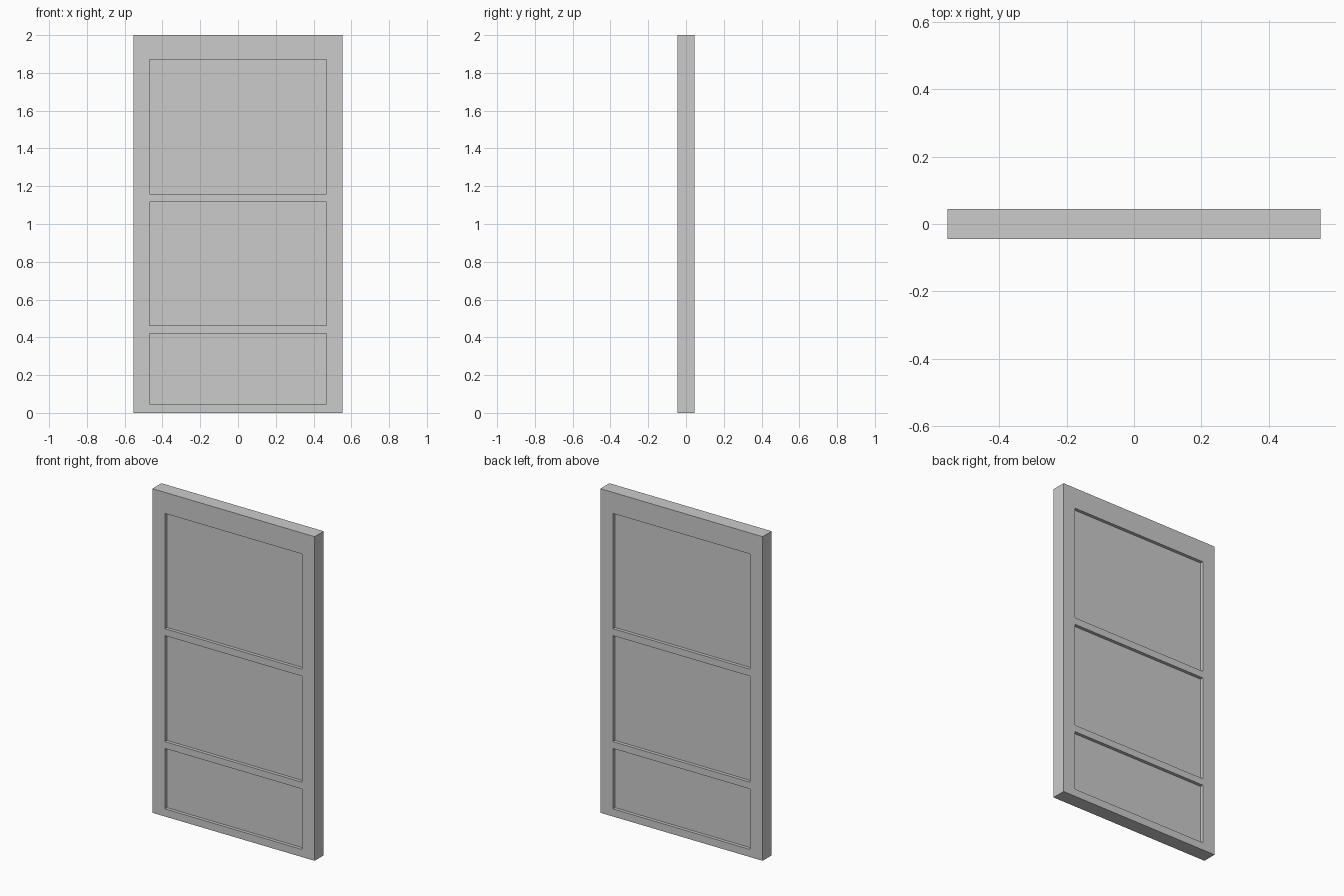
import bpy, bmesh

if "Cube" in bpy.data.objects:
    bpy.data.objects.remove(bpy.data.objects["Cube"])

HALF_Y = 0.044      # half the door thickness
RECESS = 0.02       # panel depth on each side
XS = [-0.554, -0.468, 0.468, 0.554]                          # stile lines
ZS = [0.0, 0.047, 0.42, 0.462, 1.116, 1.159, 1.87, 2.0]      # rail lines


def make_door():
    bm = bmesh.new()
    # front sheet divided along stiles and rails
    grid = [[bm.verts.new((x, -HALF_Y, z)) for x in XS] for z in ZS]
    for a, b in zip(grid, grid[1:]):
        for i in range(len(XS) - 1):
            bm.faces.new((a[i], a[i + 1], b[i + 1], b[i]))

    # thicken to a closed slab
    out = bmesh.ops.extrude_face_region(bm, geom=bm.faces[:], use_keep_orig=True)
    moved = [g for g in out["geom"] if isinstance(g, bmesh.types.BMVert)]
    bmesh.ops.translate(bm, verts=moved, vec=(0, 2 * HALF_Y, 0))
    bmesh.ops.recalc_face_normals(bm, faces=bm.faces[:])

    # sink the three panels on front and back
    def is_panel(f):
        c = f.calc_center_median()
        in_row = any(abs(c.z - (ZS[i] + ZS[i + 1]) / 2) < 0.001 for i in (1, 3, 5))
        return abs(f.normal.y) > 0.9 and abs(c.x) < 0.1 and in_row

    panels = [f for f in bm.faces if is_panel(f)]
    for f in bmesh.ops.extrude_discrete_faces(bm, faces=panels)["faces"]:
        side = 1 if f.calc_center_median().y > 0 else -1
        bmesh.ops.translate(bm, verts=f.verts[:], vec=(0, -side * RECESS, 0))
    bmesh.ops.recalc_face_normals(bm, faces=bm.faces[:])

    mesh = bpy.data.meshes.new("panelled_door")
    bm.to_mesh(mesh)
    bm.free()
    obj = bpy.data.objects.new("panelled_door", mesh)
    bpy.context.collection.objects.link(obj)


make_door()
